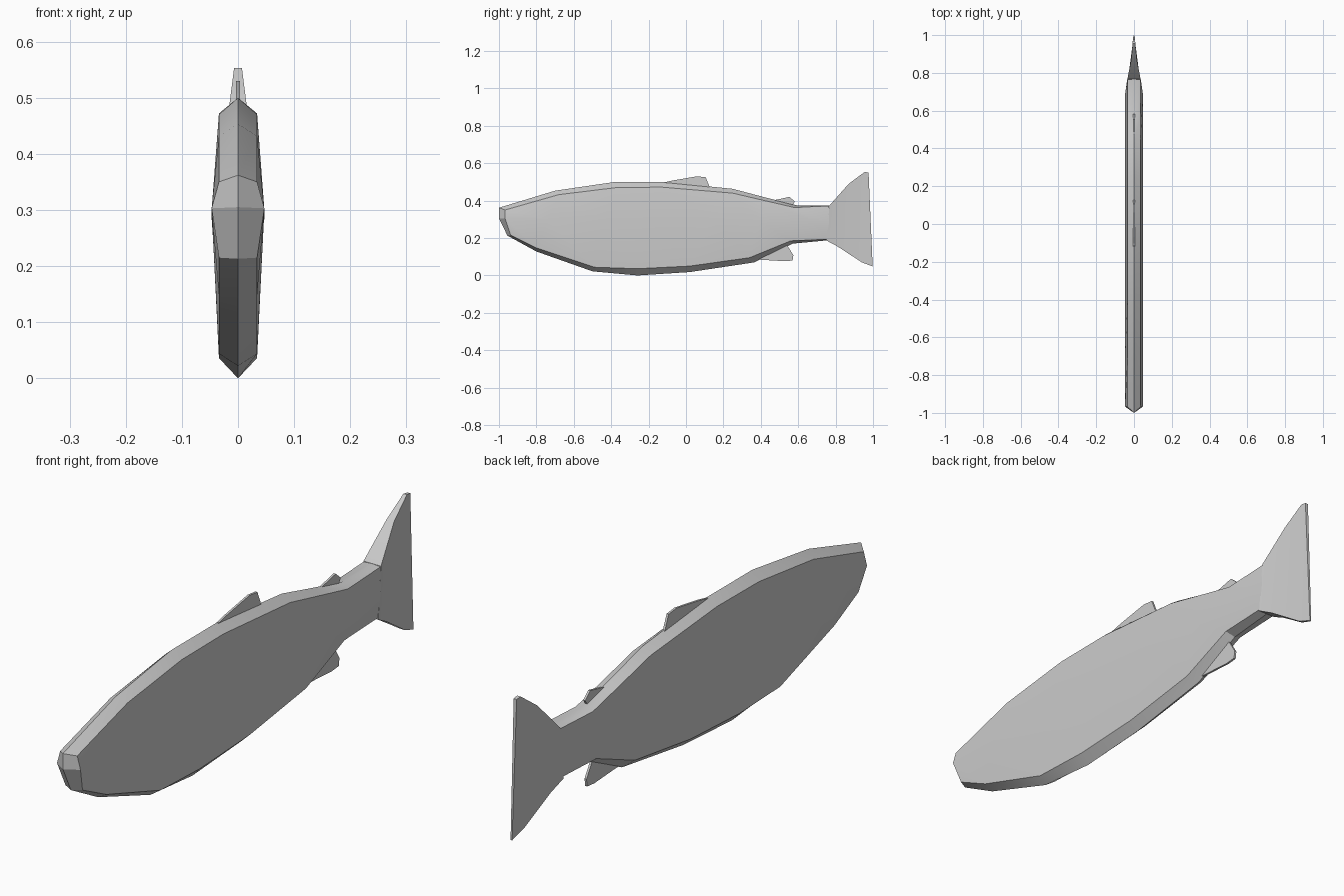
import bpy, bmesh, math

if "Cube" in bpy.data.objects:
    bpy.data.objects.remove(bpy.data.objects["Cube"])

grey = bpy.data.materials.new("plain grey")
grey.diffuse_color = (0.6, 0.6, 0.6, 1)
grey.use_nodes = True
grey.node_tree.nodes["Principled BSDF"].inputs["Base Color"].default_value = grey.diffuse_color


def finish(bm, name, smooth=True):
    bmesh.ops.recalc_face_normals(bm, faces=bm.faces)
    mesh = bpy.data.meshes.new(name)
    bm.to_mesh(mesh)
    bm.free()
    ob = bpy.data.objects.new(name, mesh)
    bpy.context.collection.objects.link(ob)
    mesh.materials.append(grey)
    if smooth:
        bpy.ops.object.select_all(action='DESELECT')
        ob.select_set(True)
        bpy.context.view_layer.objects.active = ob
        bpy.ops.object.shade_smooth_by_angle(angle=math.radians(25))
    return ob


def skin(bm, rings):
    for a, b in zip(rings, rings[1:]):
        n = len(a)
        for i in range(n):
            bm.faces.new((a[i], a[(i + 1) % n], b[(i + 1) % n], b[i]))


# Body stations as (y, z): back ridge, shoulder, lower edge, belly ridge
stations = [
    ((-1.0, .362), (-.967, .35), (-.937, .215), (-.955, .213)),
    ((-.70, .453), (-.68, .432), (-.80, .147), (-.80, .128)),
    ((-.38, .50), (-.37, .47), (-.49, .044), (-.50, .022)),
    ((-.12, .50), (-.13, .472), (-.26, .036), (-.26, .0)),
    ((.25, .463), (.25, .44), (.02, .05), (.02, .018)),
    ((.42, .418), (.42, .40), (.34, .095), (.366, .07)),
    ((.60, .373), (.58, .363), (.56, .185), (.57, .17)),
    ((.767, .374), (.765, .372), (.75, .193), (.75, .187)),
]
mids = [(-.967, .303), (-.74, .30), (-.43, .30), (-.19, .30),
        (.14, .30), (.39, .295), (.69, .285), (.765, .283)]

bm = bmesh.new()
rings = []
for i, ((t, s, l, b), m) in enumerate(zip(stations, mids)):
    wm = .036 if i == 7 else .047
    pts = [(0, *t), (.034, *s), (wm, *m), (.034, *l),
           (0, *b), (-.034, *l), (-wm, *m), (-.034, *s)]
    rings.append([bm.verts.new(p) for p in pts])
skin(bm, rings)
# Blunt wedge snout
tip = bm.verts.new((0, -1.0, .305))
r = rings[0]
for quad in ((r[0], r[1], r[2]), (r[2], r[3], r[4]),
             (r[4], r[5], r[6]), (r[6], r[7], r[0])):
    bm.faces.new((*quad, tip))
bm.faces.new(rings[-1])
finish(bm, "body")

# Tail fin: wedge thinning to the rear edge
columns = [((.767, .374), (.75, .187), .035, .036),
           ((.87, .49), (.81, .155), .015, .026),
           ((.955, .553), (.94, .07), .007, .009),
           ((.976, .55), (.998, .048), .006, .003)]
bm = bmesh.new()
rings = []
for t, b, wt, wb in columns:
    pts = [(wt, *t), (wb, *b), (-wb, *b), (-wt, *t)]
    rings.append([bm.verts.new(p) for p in pts])
skin(bm, rings)
bm.faces.new(rings[0])
bm.faces.new(rings[-1])
finish(bm, "tail_fin")

# Small thin fins, rooted inside the body
fins = {
    "dorsal_fin": [(-.13, .48), (-.12, .497), (-.07, .508), (.06, .53),
                   (.105, .525), (.128, .47)],
    "rear_back_fin": [(.45, .39), (.47, .402), (.553, .42), (.582, .395),
                      (.56, .36)],
    "belly_fin": [(.36, .10), (.38, .085), (.53, .076), (.57, .08),
                  (.574, .108), (.545, .155), (.53, .18)],
}
for name, outline in fins.items():
    bm = bmesh.new()
    face = bm.faces.new([bm.verts.new((-.004, y, z)) for y, z in outline])
    ext = bmesh.ops.extrude_face_region(bm, geom=[face])
    moved = [v for v in ext["geom"] if isinstance(v, bmesh.types.BMVert)]
    bmesh.ops.translate(bm, verts=moved, vec=(.008, 0, 0))
    finish(bm, name, smooth=False)
